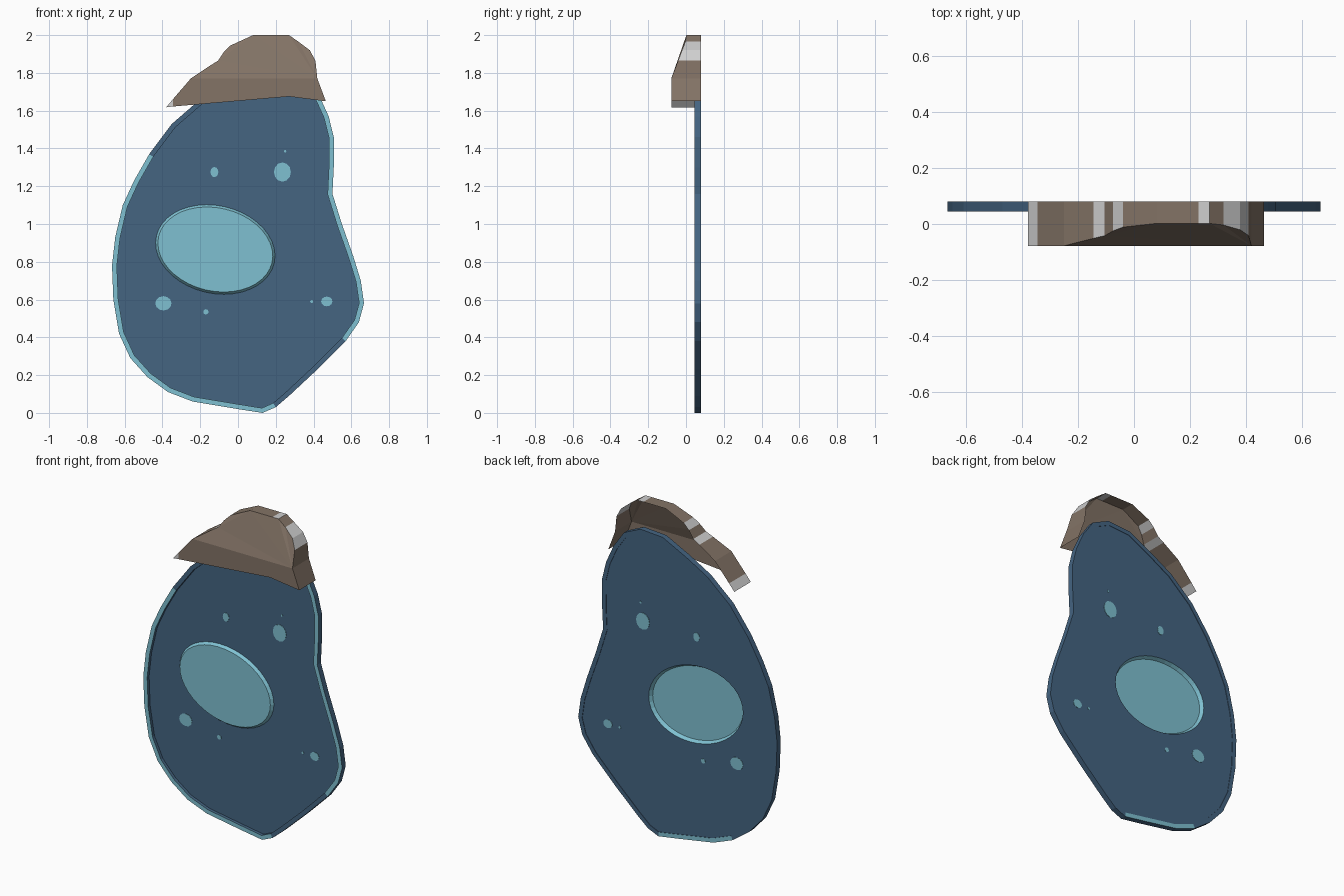
import bpy, bmesh, math
from mathutils import Vector

if "Cube" in bpy.data.objects:
    bpy.data.objects.remove(bpy.data.objects["Cube"])


def material(name, rgb):
    m = bpy.data.materials.new(name)
    m.diffuse_color = (*rgb, 1)
    m.use_nodes = True
    m.node_tree.nodes["Principled BSDF"].inputs["Base Color"].default_value = m.diffuse_color
    return m


BLUE = material("deep blue", (0.058, 0.128, 0.222))
TEAL = material("pale teal", (0.212, 0.53, 0.64))
BROWN = material("earth brown", (0.227, 0.172, 0.132))
GREY = material("light grey", (0.62, 0.62, 0.62))


def finish(name, bm, mats):
    me = bpy.data.meshes.new(name)
    bm.to_mesh(me)
    bm.free()
    for m in mats:
        me.materials.append(m)
    ob = bpy.data.objects.new(name, me)
    bpy.context.collection.objects.link(ob)
    return ob


def ellipse(cx, cz, a, b, tilt=0.0, n=40):
    pts = []
    for i in range(n):
        t = 2 * math.pi * i / n
        u, v = a * math.cos(t), b * math.sin(t)
        pts.append((cx + u * math.cos(tilt) - v * math.sin(tilt),
                    cz + u * math.sin(tilt) + v * math.cos(tilt)))
    return pts


def offset(pts, d):
    # move a counter-clockwise loop inward by d
    out = []
    for i, p in enumerate(pts):
        p = Vector(p)
        e1 = (p - Vector(pts[i - 1])).normalized()
        e2 = (Vector(pts[(i + 1) % len(pts)]) - p).normalized()
        n = Vector((-e1.y - e2.y, e1.x + e2.x)).normalized()
        out.append(tuple(p + n * d))
    return out


def ring(bm, pts, y):
    return [bm.verts.new((x, y, z)) for x, z in pts]


def bridge(bm, a, b, mat):
    n = len(a)
    for i in range(n):
        j = (i + 1) % n
        f = bm.faces.new((a[i], a[j], b[j], b[i]))
        f.material_index = mat(f.calc_center_median()) if callable(mat) else mat


def loop_edges(bm, vs):
    return [bm.edges.get((vs[i - 1], vs[i])) for i in range(len(vs))]


# Flat body: rimmed tray with an oval pushed forward through it
outline = [(0.13, 0), (0.20, 0.03), (0.27, 0.09), (0.42, 0.23), (0.57, 0.38),
           (0.64, 0.48), (0.667, 0.58), (0.65, 0.70), (0.61, 0.83), (0.55, 1.0),
           (0.50, 1.16), (0.507, 1.3), (0.507, 1.46), (0.48, 1.57), (0.43, 1.68),
           (0.36, 1.78), (0.25, 1.83), (0.1, 1.82), (-0.06, 1.74), (-0.2, 1.66),
           (-0.35, 1.53), (-0.47, 1.37), (-0.55, 1.23), (-0.61, 1.1), (-0.65, 0.93),
           (-0.667, 0.78), (-0.66, 0.6), (-0.63, 0.42), (-0.57, 0.29), (-0.48, 0.19),
           (-0.37, 0.11), (-0.24, 0.06), (0, 0.02)]
inner = offset(outline, 0.026)
oval = ellipse(-0.12, 0.865, 0.32, 0.232, math.radians(-13))
oval_in = offset(oval, 0.012)


def front_rim(c):
    lower_right = c.x > 0.18 and c.z < 0.42
    upper_left = c.x < 0 and c.z > 1.42
    return 0 if lower_right or upper_left else 1


def back_rim(c):
    return 1 if c.z < 0.1 and c.x < 0.1 else 0


bm = bmesh.new()
outer = []
for rim_y, panel_y, oval_y, rule in ((0.045, 0.064, 0.047, front_rim),
                                     (0.08, 0.077, 0.056, back_rim)):
    o, r = ring(bm, outline, rim_y), ring(bm, inner, rim_y)
    p = ring(bm, inner, panel_y)
    e, c = ring(bm, oval, panel_y), ring(bm, oval_in, oval_y)
    bridge(bm, o, r, rule)
    bridge(bm, r, p, 0)
    bridge(bm, e, c, 1)
    bm.faces.new(c).material_index = 1
    bmesh.ops.triangle_fill(bm, use_beauty=True, normal=(0, -1, 0),
                            edges=loop_edges(bm, p) + loop_edges(bm, e))
    outer.append(o)
bridge(bm, outer[0], outer[1], 0)
bmesh.ops.recalc_face_normals(bm, faces=bm.faces)
finish("body_plate", bm, [BLUE, TEAL])

# Painted spots on both sides of the body
bm = bmesh.new()
for x, z, a, b in ((0.235, 1.275, 0.045, 0.051), (-0.125, 1.275, 0.021, 0.027),
                   (-0.395, 0.58, 0.043, 0.038), (-0.17, 0.535, 0.014, 0.014),
                   (0.47, 0.59, 0.03, 0.026), (0.39, 0.59, 0.008, 0.008),
                   (0.25, 1.385, 0.006, 0.007)):
    pts = ellipse(x, z, a, b, 0, 12)
    for y0, y1 in ((0.062, 0.065), (0.076, 0.079)):
        f, k = ring(bm, pts, y0), ring(bm, pts, y1)
        bridge(bm, f, k, 0)
        bm.faces.new(f)
        bm.faces.new(k)
bmesh.ops.recalc_face_normals(bm, faces=bm.faces)
finish("spots", bm, [TEAL])

# Cap: faceted front and a wall running back, open behind and below
FOLD = 1.77
top = [(-0.38, 1.618), (-0.345, 1.66), (-0.25, FOLD), (-0.145, 1.84), (-0.105, 1.865),
       (-0.075, 1.91), (-0.04, 1.945), (0.08, 2.0), (0.23, 2.0), (0.27, 2.0),
       (0.32, 1.965), (0.38, 1.92), (0.41, 1.865), (0.42, FOLD), (0.465, 1.65)]
grey_bands = ((-0.39, -0.34), (-0.146, -0.104), (-0.076, -0.039),
              (0.229, 0.271), (0.319, 0.411))


def front_y(z):
    t = min(max((z - FOLD) / 0.21, 0), 1)
    return -0.078 + 0.08 * t


bm = bmesh.new()
f = [bm.verts.new((x, front_y(z), z)) for x, z in top]
k = ring(bm, top, 0.08)
for i in range(len(top) - 1):
    w = bm.faces.new((f[i], f[i + 1], k[i + 1], k[i]))
    x = w.calc_center_median().x
    w.material_index = int(any(a < x < b for a, b in grey_bands))
low = ring(bm, [(-0.345, 1.622), (0.27, 1.675)], -0.078)
bm.faces.new((f[0], low[0], f[1])).material_index = 1
bm.faces.new((f[1], low[0], low[1], f[14], f[13], f[2]))
bm.faces.new(f[2:14])
bmesh.ops.triangulate(bm, faces=[q for q in bm.faces if len(q.verts) > 4])
bmesh.ops.recalc_face_normals(bm, faces=bm.faces)
if sum(q.normal.y * q.calc_area() for q in bm.faces) > 0:
    bmesh.ops.reverse_faces(bm, faces=bm.faces)
finish("cap", bm, [BROWN, GREY])
